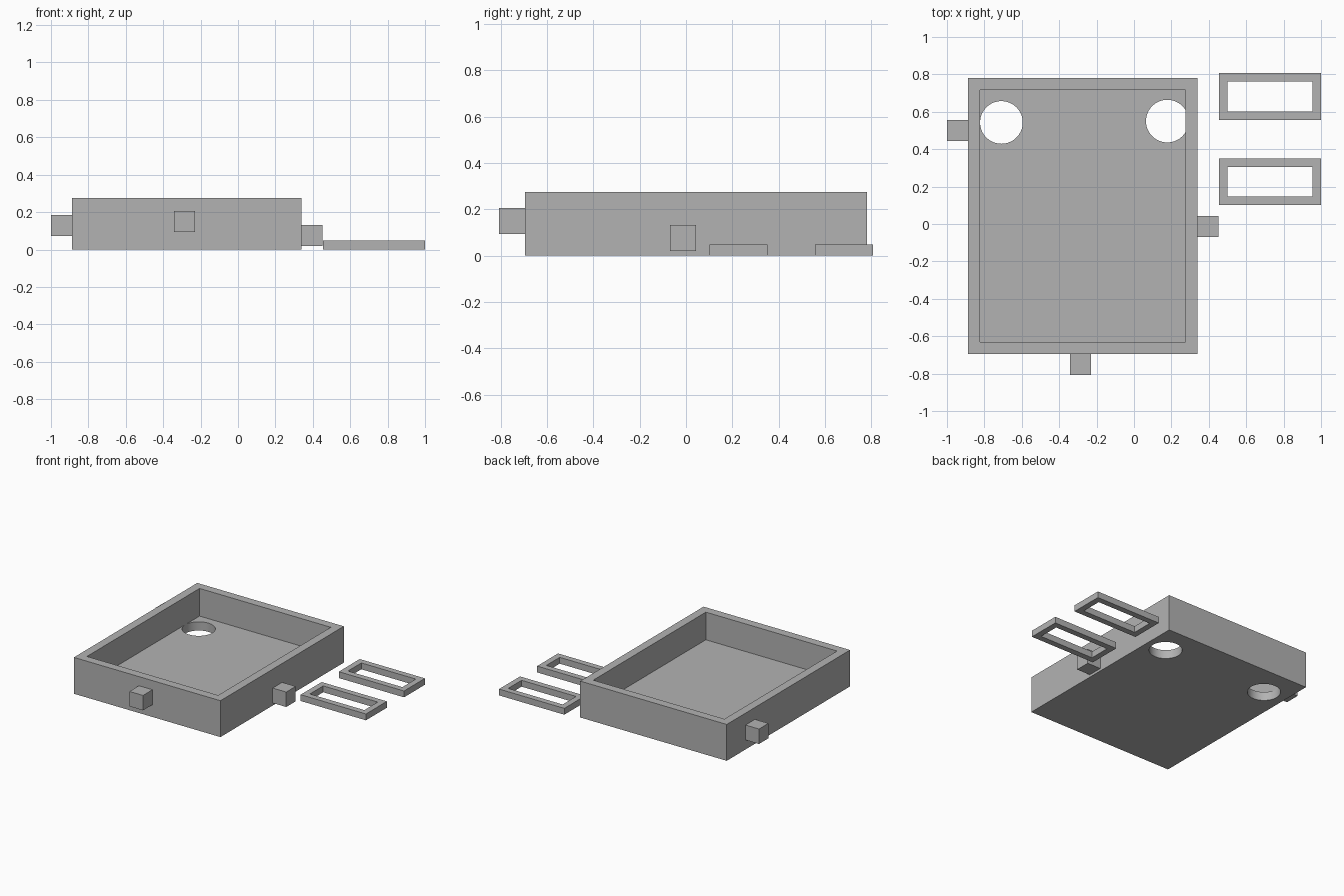
import bpy
from mathutils import Vector

cube = bpy.data.objects.get("Cube")
if cube:
    bpy.data.objects.remove(cube, do_unlink=True)

grey = bpy.data.materials.new("plain grey")
grey.use_nodes = True
grey.diffuse_color = (0.45, 0.45, 0.45, 1)
grey.node_tree.nodes["Principled BSDF"].inputs["Base Color"].default_value = grey.diffuse_color


def box(name, low, high):
    """Box between two opposite corners."""
    low, high = Vector(low), Vector(high)
    bpy.ops.mesh.primitive_cube_add(size=1, location=(low + high) / 2)
    ob = bpy.context.object
    ob.name = name
    ob.scale = high - low
    bpy.ops.object.transform_apply(location=False, rotation=False, scale=True)
    ob.data.materials.append(grey)
    return ob


def cut(target, cutter):
    """Subtract the cutter from the target and discard it."""
    cutter.hide_render = True
    mod = target.modifiers.new("cut", "BOOLEAN")
    mod.operation = "DIFFERENCE"
    mod.solver = "EXACT"
    mod.object = cutter
    bpy.context.view_layer.objects.active = target
    bpy.ops.object.modifier_apply(modifier=mod.name)
    bpy.data.objects.remove(cutter, do_unlink=True)


# Open tray with thin walls
left, right, front, back, height = -0.887, 0.339, -0.694, 0.78, 0.275
wall, floor = 0.064, 0.066
tray = box("tray", (left, front, 0), (right, back, height))
cut(tray, box("cavity", (left + wall, front + wall, floor),
              (right - wall, back - wall, height + 0.1)))

# Round holes through the tray floor
for x, y in ((-0.709, 0.543), (0.178, 0.55)):
    bpy.ops.mesh.primitive_cylinder_add(vertices=64, radius=0.114, depth=0.2,
                                        location=(x, y, floor - 0.099))
    cut(tray, bpy.context.object)

# Cube pegs on three sides of the tray
peg = 0.113
for name, corner in (("right_peg", (left - peg, 0.443, 0.072)),
                     ("left_peg", (right, -0.069, 0.019)),
                     ("front_peg", (-0.343, front - peg, 0.093))):
    box(name, corner, Vector(corner) + Vector((peg, peg, peg)))

# Two loose rectangular frames beside the tray
rim = 0.045
for name, y in (("front_frame", 0.101), ("back_frame", 0.556)):
    frame = box(name, (0.454, y, 0), (1, y + 0.25, 0.048))
    cut(frame, box("opening", (0.454 + rim, y + rim, -0.1),
                   (1 - rim, y + 0.25 - rim, 0.1)))

# Smooth hole walls, crisp edges elsewhere
bpy.ops.object.select_all(action="DESELECT")
tray.select_set(True)
bpy.context.view_layer.objects.active = tray
bpy.ops.object.shade_smooth_by_angle()
